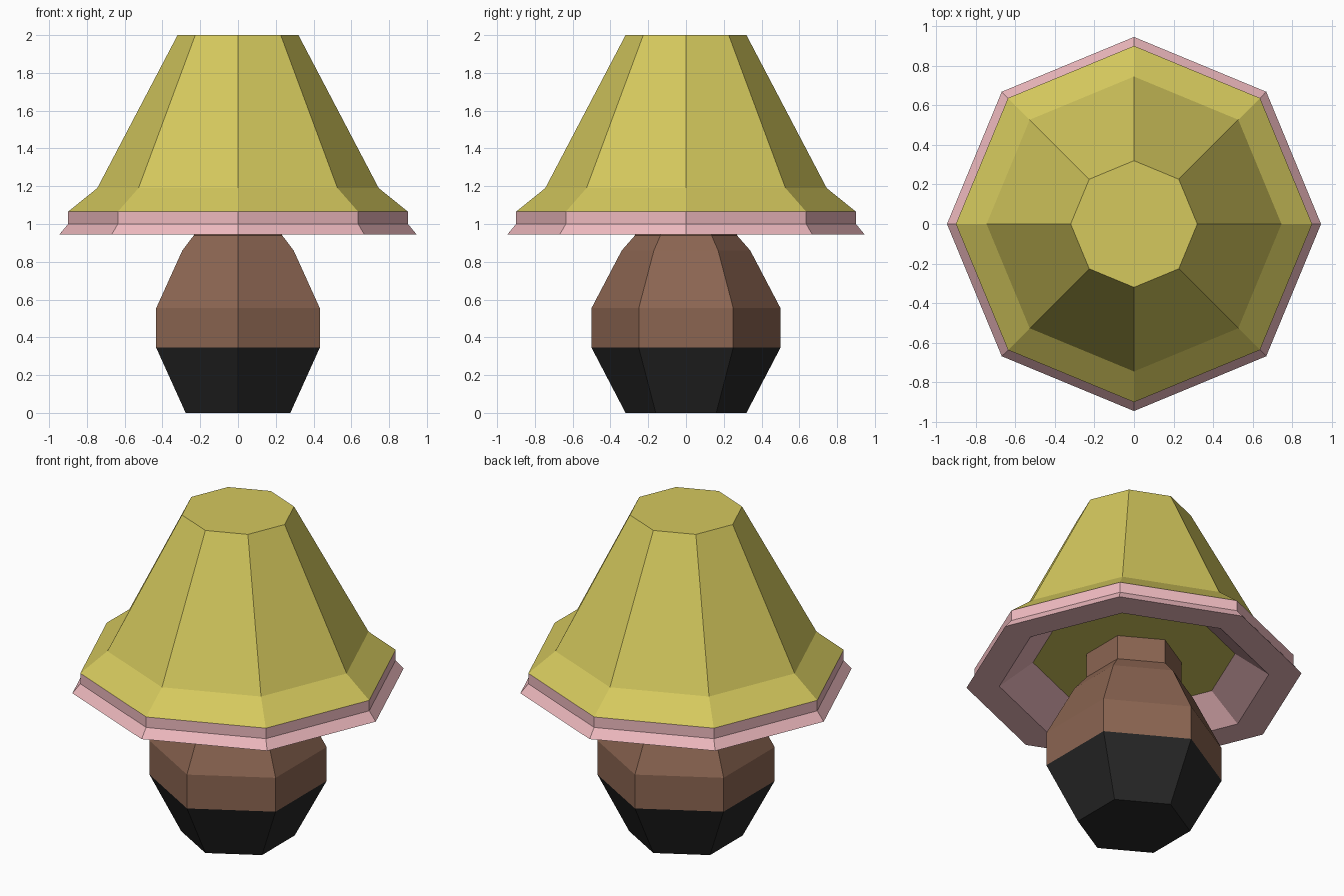
import bpy, bmesh, math

if "Cube" in bpy.data.objects:
    bpy.data.objects.remove(bpy.data.objects["Cube"])


def material(name, color):
    mat = bpy.data.materials.new(name)
    mat.diffuse_color = (*color, 1)
    mat.use_nodes = True
    mat.node_tree.nodes["Principled BSDF"].inputs["Base Color"].default_value = mat.diffuse_color
    return mat


def lathe(name, profile, sides, turn, mat, cap_first=False, cap_last=False):
    """Loft a (radius, z) profile around z, running up the outside."""
    bm = bmesh.new()
    rings = []
    for r, z in profile:
        angles = [turn + math.tau * i / sides for i in range(sides)]
        rings.append([bm.verts.new((r * math.cos(a), r * math.sin(a), z)) for a in angles])
    for low, high in zip(rings, rings[1:]):
        for i in range(sides):
            j = (i + 1) % sides
            bm.faces.new((low[i], low[j], high[j], high[i]))
    if cap_first:
        bm.faces.new(rings[0][::-1])
    if cap_last:
        bm.faces.new(rings[-1])
    mesh = bpy.data.meshes.new(name)
    bm.to_mesh(mesh)
    bm.free()
    mesh.materials.append(mat)
    obj = bpy.data.objects.new(name, mesh)
    bpy.context.collection.objects.link(obj)
    return obj


yellow = material("yellow", (0.66, 0.58, 0.11))
pink = material("pink", (0.86, 0.49, 0.52))
brown = material("brown", (0.26, 0.13, 0.083))
black = material("black", (0.02, 0.02, 0.02))

HEX = math.pi / 6  # hexagon corners on the y axis

# Hexagonal lamp foot, body and neck
lathe("foot", [(0.32, 0), (0.5, 0.345)], 6, HEX, black, cap_first=True)
lathe("body", [(0.5, 0.345), (0.5, 0.555), (0.34, 0.86), (0.27, 0.94), (0.27, 1.09)],
      6, HEX, brown)

# Octagonal shade with flared hem, and the ceiling inside it
lathe("shade", [(0.9, 1.065), (0.745, 1.19), (0.32, 2.0)], 8, 0, yellow, cap_last=True)
lathe("shade_ceiling", [(0.57, 1.09)], 8, 0, yellow, cap_first=True)

# Trim band around the hem, with its underside and sloping inner wall
lathe("trim_band", [(0.57, 1.09), (0.76, 0.945), (0.945, 0.945), (0.9, 1.0), (0.9, 1.065)],
      8, 0, pink)
